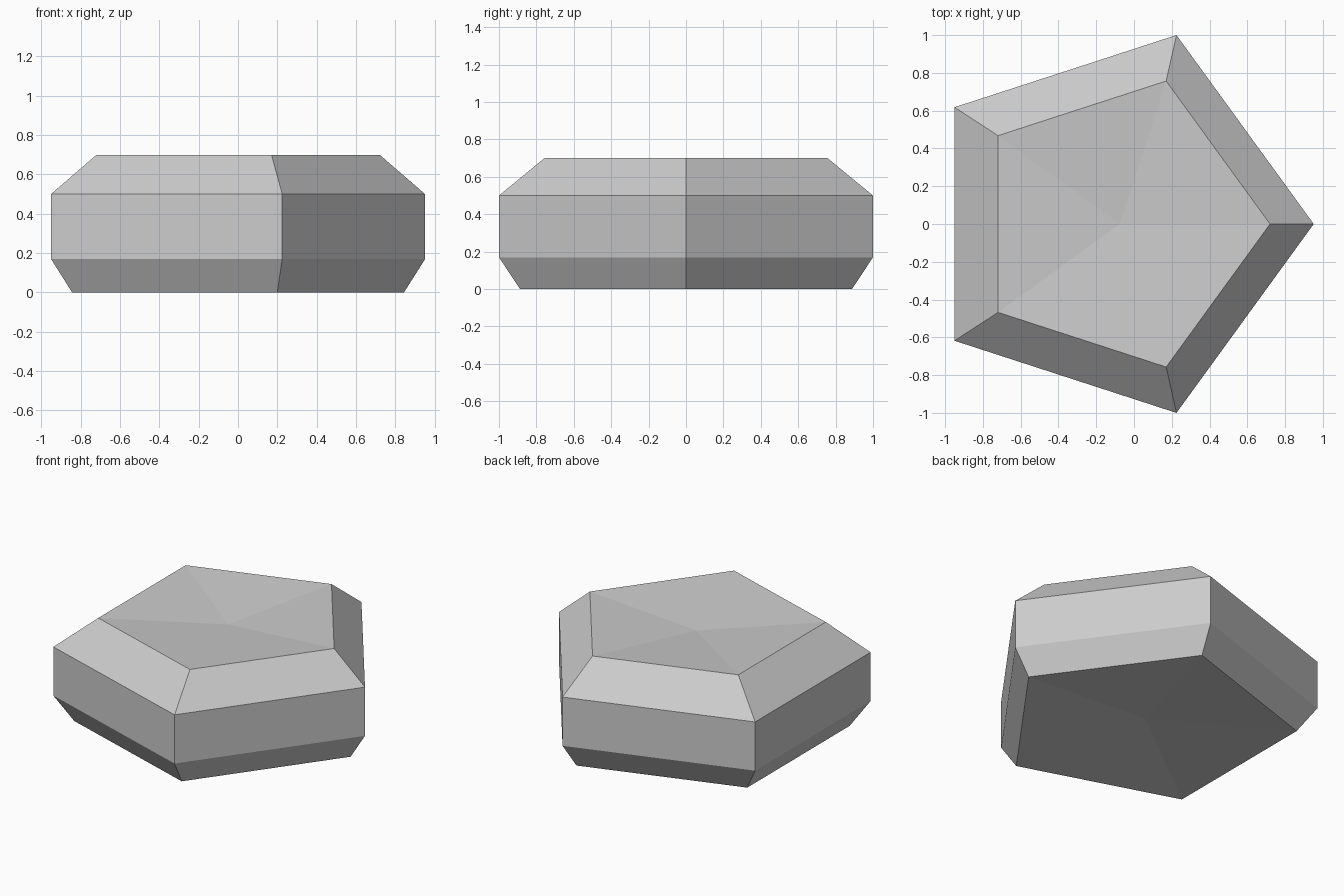
import bpy
import bmesh
import math

if "Cube" in bpy.data.objects:
    bpy.data.objects.remove(bpy.data.objects["Cube"], do_unlink=True)

SIDES = 5
RADIUS = 1 / math.sin(math.radians(72))
SHIFT = -0.1  # centres the pentagon's bounds on x = 0


def make_material(name, colour):
    mat = bpy.data.materials.new(name)
    mat.use_nodes = True
    mat.diffuse_color = colour
    mat.node_tree.nodes["Principled BSDF"].inputs["Base Color"].default_value = colour
    return mat


def add_ring(bm, scale, z):
    """One pentagon, scaled about the origin, with a corner toward +x."""
    ring = []
    for i in range(SIDES):
        a = math.tau * i / SIDES
        x = RADIUS * math.cos(a) + SHIFT
        y = RADIUS * math.sin(a)
        ring.append(bm.verts.new((x * scale, y * scale, z)))
    return ring


def add_dish(bm, ring, scale, z):
    """Shallow fan of triangles closing a ring."""
    centre = bm.verts.new((SHIFT * scale, 0, z))
    for i in range(SIDES):
        bm.faces.new((ring[i], ring[(i + 1) % SIDES], centre))


# Stone profile: (scale, height) from bottom to top
profile = [(0.887, 0), (1, 0.17), (1, 0.5), (0.757, 0.7)]
bm = bmesh.new()
rings = [add_ring(bm, s, z) for s, z in profile]

# Bevelled and upright side walls
for low, high in zip(rings, rings[1:]):
    for i in range(SIDES):
        j = (i + 1) % SIDES
        bm.faces.new((low[i], low[j], high[j], high[i]))

# Slightly sunken top and underside
add_dish(bm, rings[-1], profile[-1][0], 0.65)
add_dish(bm, rings[0], profile[0][0], 0.05)
bmesh.ops.recalc_face_normals(bm, faces=bm.faces)

mesh = bpy.data.meshes.new("pentagon_stone")
bm.to_mesh(mesh)
bm.free()
mesh.materials.append(make_material("stone grey", (0.6, 0.6, 0.6, 1)))
stone = bpy.data.objects.new("pentagon_stone", mesh)
bpy.context.collection.objects.link(stone)
